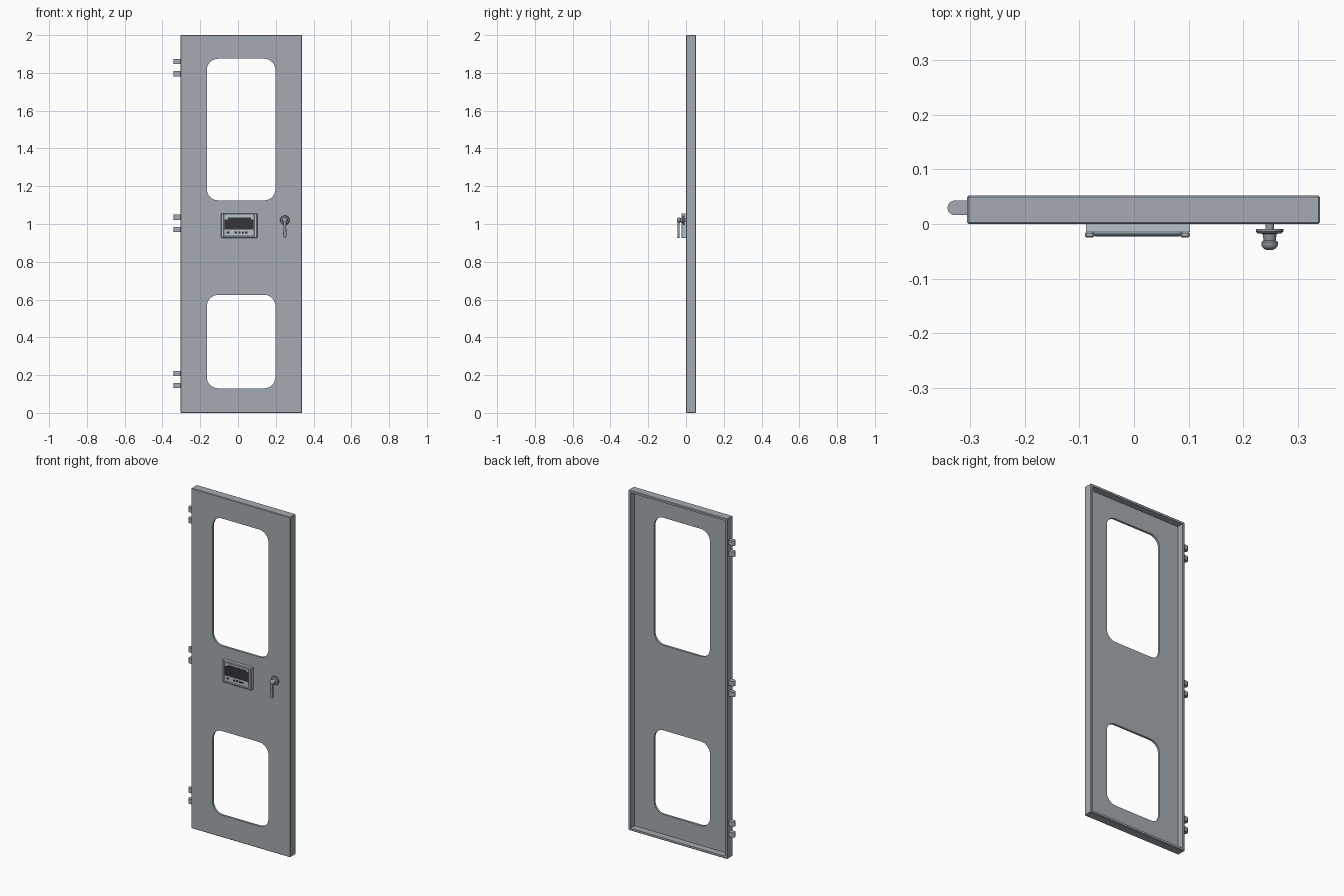
import bpy, bmesh, math
from mathutils import Matrix, Vector

if "Cube" in bpy.data.objects:
    bpy.data.objects.remove(bpy.data.objects["Cube"])


def material(name, rgb):
    m = bpy.data.materials.new(name)
    m.use_nodes = True
    m.diffuse_color = (*rgb, 1)
    m.node_tree.nodes["Principled BSDF"].inputs["Base Color"].default_value = (*rgb, 1)
    return m


STEEL = material("steel grey", (0.37, 0.41, 0.44))
CASE = material("light case grey", (0.48, 0.54, 0.60))
DARK = material("dark grey", (0.035, 0.035, 0.04))
METAL = material("handle grey", (0.30, 0.33, 0.36))


def finish(name, bm, mat, smooth=False):
    bmesh.ops.recalc_face_normals(bm, faces=bm.faces)
    me = bpy.data.meshes.new(name)
    bm.to_mesh(me)
    bm.free()
    me.materials.append(mat)
    ob = bpy.data.objects.new(name, me)
    bpy.context.collection.objects.link(ob)
    if smooth:
        bpy.ops.object.select_all(action="DESELECT")
        ob.select_set(True)
        bpy.context.view_layer.objects.active = ob
        bpy.ops.object.shade_smooth_by_angle(angle=math.radians(35))
    return ob


def box(name, x, y, z, mat, bevel=0):
    bm = bmesh.new()
    bmesh.ops.create_cube(bm, size=1)
    for v in bm.verts:
        v.co = [r[0] if c < 0 else r[1] for c, r in zip(v.co, (x, y, z))]
    if bevel:
        bmesh.ops.bevel(bm, geom=bm.edges[:], offset=bevel, segments=1, affect="EDGES")
    return finish(name, bm, mat)


def rounded(x, z, r, n=8):
    """Outline of a rounded rectangle in x and z."""
    pts = []
    corners = ((x[1] - r, z[1] - r), (x[0] + r, z[1] - r), (x[0] + r, z[0] + r), (x[1] - r, z[0] + r))
    for k, (cx, cz) in enumerate(corners):
        for i in range(n + 1):
            a = math.pi / 2 * (k + i / n)
            pts.append((cx + r * math.cos(a), cz + r * math.sin(a)))
    return pts


def prism(name, outline, y, mat, smooth=True):
    """Extrude an x-z outline along y."""
    bm = bmesh.new()
    f = bm.faces.new([bm.verts.new((px, y[0], pz)) for px, pz in outline])
    ext = bmesh.ops.extrude_face_region(bm, geom=[f])["geom"]
    for v in ext:
        if isinstance(v, bmesh.types.BMVert):
            v.co.y = y[1]
    return finish(name, bm, mat, smooth)


def lathe(name, profile, centre, mat, n=24):
    """Spin (radius, y) points around the y axis."""
    bm = bmesh.new()
    vs = [bm.verts.new((r, y, 0)) for r, y in profile]
    es = [bm.edges.new(p) for p in zip(vs, vs[1:])]
    bmesh.ops.spin(bm, geom=vs + es, cent=(0, 0, 0), axis=(0, 1, 0), angle=math.tau, steps=n)
    bmesh.ops.remove_doubles(bm, verts=bm.verts[:], dist=1e-5)
    bmesh.ops.translate(bm, verts=bm.verts[:], vec=centre)
    return finish(name, bm, mat, True)


def cut(target, cutter):
    mod = target.modifiers.new(cutter.name, "BOOLEAN")
    mod.operation = "DIFFERENCE"
    mod.solver = "EXACT"
    mod.object = cutter
    cutter.hide_render = True
    cutter.hide_set(True)


# Door: a pan with a folded rim, open at the back, with two windows
door = box("door_panel", (-0.305, 0.34), (0, 0.052), (0, 2), STEEL, 0.003)
cut(door, box("pan_cutter", (-0.291, 0.326), (0.013, 0.1), (0.014, 1.986), STEEL))
for name, z in (("upper_window_cutter", (1.125, 1.875)), ("lower_window_cutter", (0.13, 0.625))):
    cut(door, prism(name, rounded((-0.165, 0.198), z, 0.06), (-0.1, 0.2), STEEL, False))
bpy.context.view_layer.update()
baked = bpy.data.meshes.new_from_object(door.evaluated_get(bpy.context.evaluated_depsgraph_get()))
door.modifiers.clear()
door.data = baked
for ob in [o for o in bpy.data.objects if o.name.endswith("_cutter")]:
    bpy.data.objects.remove(ob)


# Hinge knuckles: round-nosed tabs in three pairs
def hinge(name, z):
    bm = bmesh.new()
    r, cx, cy = 0.0135, -0.3275, 0.0295
    pts = [(-0.304, cy + r)]
    for i in range(11):
        a = math.pi / 2 + math.pi * i / 10
        pts.append((cx + r * math.cos(a), cy + r * math.sin(a)))
    pts.append((-0.304, cy - r))
    f = bm.faces.new([bm.verts.new((px, py, z - 0.014)) for px, py in pts])
    ext = bmesh.ops.extrude_face_region(bm, geom=[f])["geom"]
    bmesh.ops.translate(bm, verts=[v for v in ext if isinstance(v, bmesh.types.BMVert)], vec=(0, 0, 0.028))
    finish(name, bm, STEEL, True)


for place, z in (("top", 1.828), ("middle", 1.003), ("bottom", 0.177)):
    hinge(place + "_hinge_upper", z + 0.032)
    hinge(place + "_hinge_lower", z - 0.032)

# Control unit: base, raised border, recessed face and display
X, Z = (-0.09, 0.102), (0.926, 1.055)
box("control_base", (X[0] + 0.002, X[1]), (-0.015, 0.001), Z, CASE)
box("control_face", (X[0] + 0.012, X[1] - 0.012), (-0.02, -0.014), (Z[0] + 0.008, Z[1] - 0.008), CASE)
for name, x in (("left", (X[1] - 0.017, X[1])), ("right", (X[0], X[0] + 0.017))):
    box("control_border_" + name, x, (-0.025, -0.014), Z, CASE, 0.003)
for name, z in (("bottom", (Z[0], Z[0] + 0.012)), ("top", (Z[1] - 0.012, Z[1]))):
    box("control_border_" + name, (X[0] + 0.014, X[1] - 0.014), (-0.022, -0.014), z, CASE, 0.003)
box("display", (-0.071, 0.083), (-0.0225, -0.019), (0.971, 1.024), DARK)
box("display_top", (-0.052, 0.07), (-0.0225, -0.019), (1.023, 1.034), DARK)
for i, (x, w) in enumerate(((-0.052, 0.008), (-0.012, 0.006), (0.008, 0.006), (0.026, 0.006), (0.044, 0.006))):
    box(f"button_{i + 1}", (x - w, x + w), (-0.022, -0.019), (0.951, 0.96), DARK)

# Handle: rosette, neck and rounded hub turned as one, then a tapered lever
C = Vector((0.248, 0, 1.02))
lathe("handle_hub", [(0, 0.002), (0.008, 0.002), (0.008, -0.009), (0.025, -0.009), (0.025, -0.014),
                     (0.022, -0.017), (0.013, -0.018), (0.011, -0.03), (0.015, -0.033), (0.015, -0.039),
                     (0.012, -0.044), (0.007, -0.047), (0, -0.048)], C, METAL)
lever = [(-0.009, 0), (0.009, 0), (0.007, -0.035), (0.009, -0.075), (0.007, -0.09), (0, -0.095),
         (-0.007, -0.09), (-0.009, -0.075), (-0.007, -0.035)]
lv = prism("handle_lever", [(C.x + px, C.z + pz) for px, pz in lever], (-0.046, -0.034), METAL, False)
bev = lv.modifiers.new("soft_edges", "BEVEL")
bev.width, bev.segments = 0.003, 2
